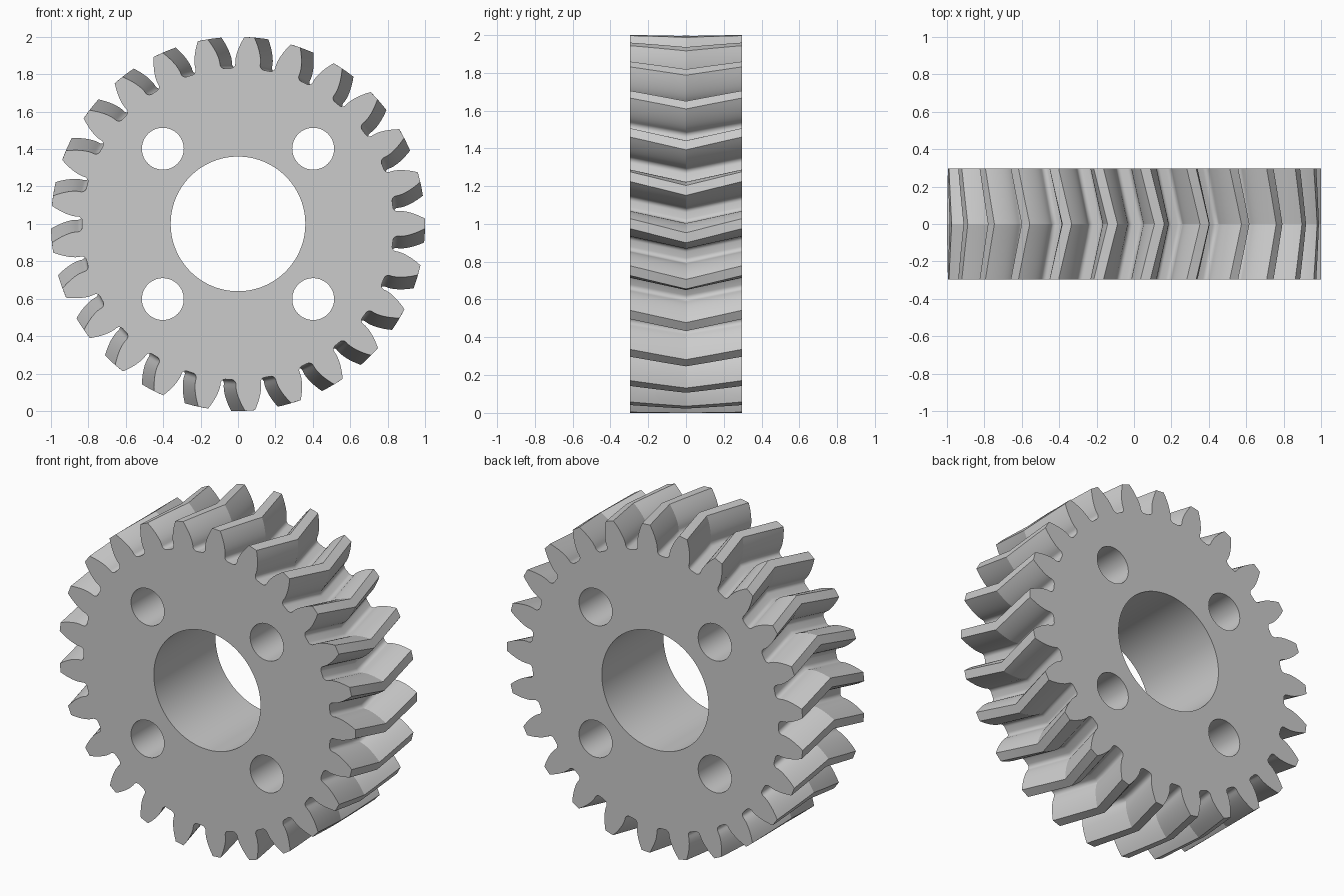
import bpy, bmesh, math

cube = bpy.data.objects.get("Cube")
if cube:
    bpy.data.objects.remove(cube, do_unlink=True)

TEETH = 25
TIP, BASE, ROOT, FILLET = 1.0, 0.87, 0.833, 0.025
HALF_WIDTH = 0.297
PHASE = math.radians(3.5)       # rotation of the end faces
TWIST = math.radians(4.3)       # extra rotation at the middle plane
PITCH = 2 * math.pi / TEETH
BORE = 0.36
HOLE, HOLE_POS = 0.112, 0.402
STEPS = 8                       # slices across the width


def inv(a):
    return math.tan(a) - a


# Half a tooth, from tip to root, as (radius, angle from tooth centre)
def half_tooth():
    start = PITCH / 4 + inv(math.radians(20))
    pts = []
    for i in range(8):
        r = TIP + (BASE - TIP) * i / 7
        pts.append((r, start - inv(math.acos(min(1, BASE / r)))))
    rc = ROOT + FILLET
    centre = start + FILLET / rc
    for i in range(7):
        p = math.pi / 2 * i / 6
        pts.append((rc - FILLET * math.sin(p), centre - FILLET * math.cos(p) / rc))
    return pts


half = half_tooth()
tooth = [(r, -a) for r, a in reversed(half)] + half
outline = [(r, a + k * PITCH + PHASE) for k in range(TEETH) for r, a in tooth]

bm = bmesh.new()


def ring(points, y):
    return [bm.verts.new((x, y, z)) for x, z in points]


def bridge(a, b):
    n = len(a)
    for i in range(n):
        j = (i + 1) % n
        bm.faces.new((a[i], a[j], b[j], b[i]))


def circle(cx, cz, r, n):
    return [(cx + r * math.cos(2 * math.pi * i / n),
             cz + r * math.sin(2 * math.pi * i / n)) for i in range(n)]


# Toothed rim: twists one way to the middle, then back
rings = []
for s in range(STEPS + 1):
    t = 2 * s / STEPS - 1
    turn = TWIST * (1 - abs(t))
    pts = [(r * math.sin(a + turn), 1 + r * math.cos(a + turn)) for r, a in outline]
    rings.append(ring(pts, t * HALF_WIDTH))
for a, b in zip(rings, rings[1:]):
    bridge(a, b)
ends = [[rings[0]], [rings[-1]]]

# Centre bore and four through holes
openings = [circle(0, 1, BORE, 96)]
openings += [circle(sx * HOLE_POS, 1 + sz * HOLE_POS, HOLE, 48)
             for sx in (-1, 1) for sz in (-1, 1)]
for pts in openings:
    front, back = ring(pts, -HALF_WIDTH), ring(pts, HALF_WIDTH)
    bridge(front, back)
    ends[0].append(front)
    ends[1].append(back)

# Flat end faces with the openings left free
for loops in ends:
    edges = [bm.edges.get((lp[i - 1], lp[i])) for lp in loops for i in range(len(lp))]
    bmesh.ops.triangle_fill(bm, use_beauty=True, use_dissolve=False, edges=edges)

bmesh.ops.recalc_face_normals(bm, faces=bm.faces[:])
mesh = bpy.data.meshes.new("herringbone_gear")
bm.to_mesh(mesh)
bm.free()
gear = bpy.data.objects.new("herringbone_gear", mesh)
bpy.context.collection.objects.link(gear)

# Plain grey metal
mat = bpy.data.materials.new("light_grey")
mat.use_nodes = True
colour = (0.6, 0.6, 0.6, 1)
mat.diffuse_color = colour
mat.node_tree.nodes["Principled BSDF"].inputs["Base Color"].default_value = colour
mesh.materials.append(mat)

bpy.ops.object.select_all(action="DESELECT")
gear.select_set(True)
bpy.context.view_layer.objects.active = gear
bpy.ops.object.shade_smooth_by_angle(angle=math.radians(20))
